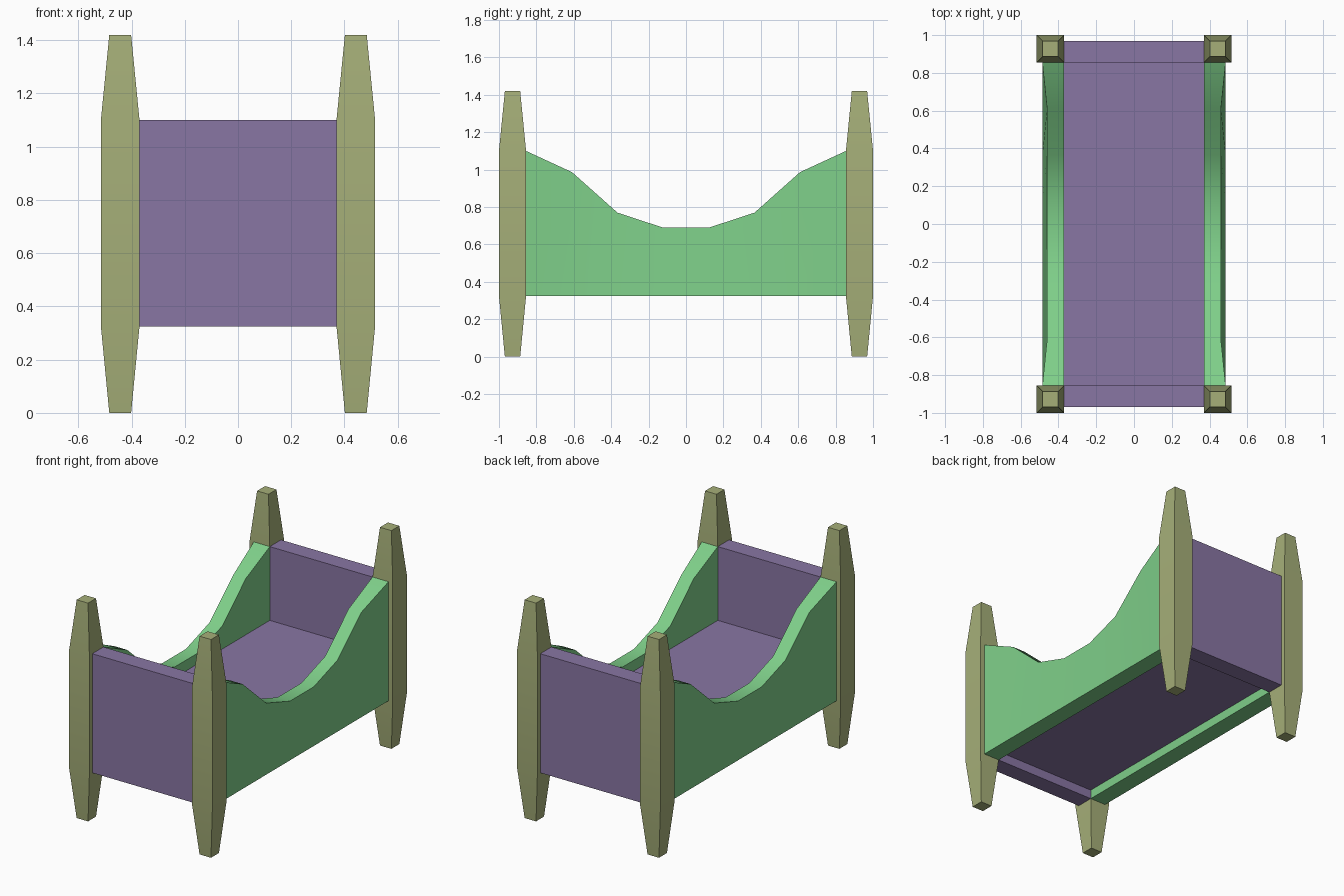
import bpy
import bmesh

cube = bpy.data.objects.get("Cube")
if cube:
    bpy.data.objects.remove(cube, do_unlink=True)


def make_material(name, color):
    mat = bpy.data.materials.new(name)
    mat.use_nodes = True
    mat.diffuse_color = (*color, 1)
    mat.node_tree.nodes["Principled BSDF"].inputs["Base Color"].default_value = (*color, 1)
    return mat


olive = make_material("olive_wood", (0.38, 0.43, 0.19))
purple = make_material("purple_panel", (0.25, 0.18, 0.37))
green = make_material("green_panel", (0.21, 0.62, 0.25))


def loft(name, rings, mat):
    """Skin a row of four-cornered rings and cap both ends."""
    bm = bmesh.new()
    loops = [[bm.verts.new(p) for p in ring] for ring in rings]
    for a, b in zip(loops, loops[1:]):
        for i in range(4):
            j = (i + 1) % 4
            bm.faces.new((a[i], a[j], b[j], b[i]))
    bm.faces.new(loops[0])
    bm.faces.new(loops[-1])
    bmesh.ops.recalc_face_normals(bm, faces=bm.faces)
    mesh = bpy.data.meshes.new(name)
    bm.to_mesh(mesh)
    bm.free()
    mesh.materials.append(mat)
    obj = bpy.data.objects.new(name, mesh)
    bpy.context.collection.objects.link(obj)
    bpy.ops.object.select_all(action='DESELECT')
    obj.select_set(True)
    bpy.context.view_layer.objects.active = obj
    bpy.ops.object.shade_smooth_by_angle()
    return obj


def square(cx, cy, hx, hy, z):
    return [(cx - hx, cy - hy, z), (cx + hx, cy - hy, z),
            (cx + hx, cy + hy, z), (cx - hx, cy + hy, z)]


RAIL_BOTTOM, RAIL_TOP = 0.325, 1.10
INNER_X, OUTER_X, INNER_Y = 0.37, 0.485, 0.855

# Corner posts, tapered towards both ends
post_profile = [(0, 0.041), (RAIL_BOTTOM, 0.0725), (RAIL_TOP, 0.0725), (1.42, 0.041)]
for side, sx in (("left", 1), ("right", -1)):
    for end, sy in (("front", -1), ("back", 1)):
        loft(f"{end}_{side}_post",
             [square(sx * 0.4425, sy * 0.9275, r, r, z) for z, r in post_profile], olive)

# Headboard and footboard
for name, sy in (("footboard", -1), ("headboard", 1)):
    loft(name, [square(0, sy * 0.9125, 0.38, 0.0575, z)
                for z in (RAIL_BOTTOM, RAIL_TOP)], purple)

# Bed base between the panels
loft("bed_base", [square(0, 0, INNER_X + 0.005, INNER_Y + 0.005, z)
                  for z in (0.385, 0.62)], purple)

# Side panels with a dipped top edge, slightly thinner along the dip
half_dip = [(0.122, 0.69, 0.46), (0.366, 0.77, 0.46),
            (0.61, 0.987, 0.46), (INNER_Y, RAIL_TOP, OUTER_X)]
dip = [(-y, z, x) for y, z, x in reversed(half_dip)] + half_dip
for name, sx in (("left_side_panel", 1), ("right_side_panel", -1)):
    loft(name, [[(sx * INNER_X, y, RAIL_BOTTOM), (sx * OUTER_X, y, RAIL_BOTTOM),
                 (sx * x, y, z), (sx * INNER_X, y, z)] for y, z, x in dip], green)
